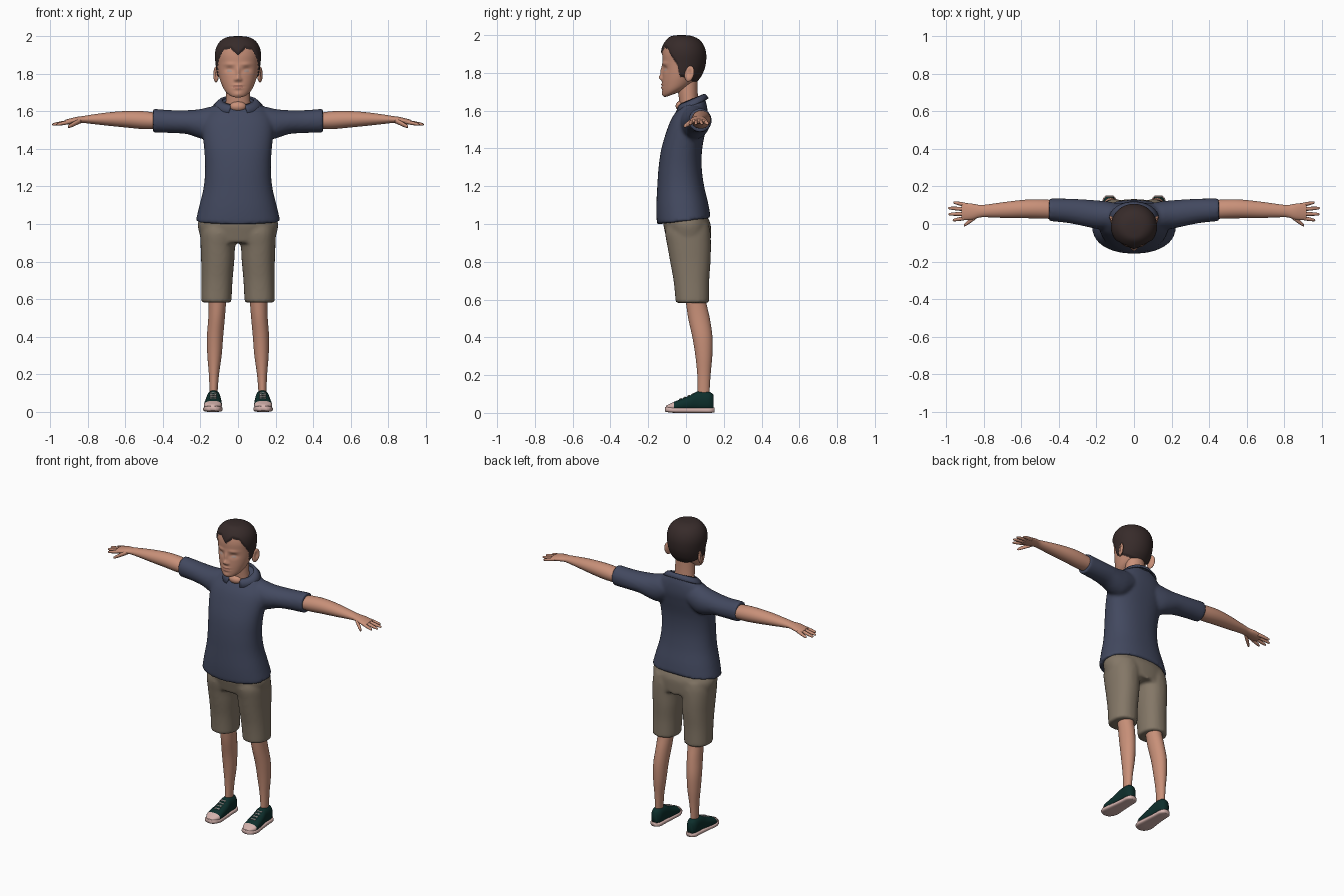
import bpy, bmesh, math
from mathutils import Vector, Matrix

cube = bpy.data.objects.get("Cube")
if cube:
    bpy.data.objects.remove(cube)


def material(name, r, g, b):
    m = bpy.data.materials.new(name)
    m.diffuse_color = (r, g, b, 1)
    m.use_nodes = True
    bsdf = next(n for n in m.node_tree.nodes if n.type == 'BSDF_PRINCIPLED')
    bsdf.inputs["Base Color"].default_value = (r, g, b, 1)
    bsdf.inputs["Roughness"].default_value = 0.8
    return m


SKIN = material("skin", .58, .28, .19)
HAIR = material("dark brown hair", .038, .024, .023)
LIPS = material("lips", .48, .21, .15)
EYES = material("eyes", .42, .29, .25)
NAVY = material("navy cloth", .055, .066, .115)
TRIM = material("dark navy trim", .03, .037, .065)
KHAKI = material("khaki cloth", .23, .185, .135)
GREEN = material("dark green canvas", .004, .028, .025)
RUBBER = material("pale rubber", .66, .45, .42)
LACE = material("white lace", .7, .68, .65)


def loft(bm, rings, axis='z', n=32, steps=4, power=1.0):
    """Smooth closed tube. Ring: place on axis, centre, half width, low, high, tilt."""
    rings = [Vector(tuple(r) + (0,) * (6 - len(r))) for r in rings]
    pts = [rings[0]] + rings + [rings[-1]]
    path = []
    for i in range(len(rings) - 1):
        p, q, r, s = pts[i:i + 4]
        for k in range(steps):
            t = k / steps
            path.append(.5 * (2 * q + (r - p) * t + (2 * p - 5 * q + 4 * r - s) * t * t
                              + (3 * q - p - 3 * r + s) * t ** 3))
    path.append(rings[-1])
    loops = []
    for t, c, w, lo, hi, tilt in path:
        loop = []
        for i in range(n):
            ang = 2 * math.pi * i / n
            cs, sn = math.cos(ang), math.sin(ang)
            a = c + w * math.copysign(abs(cs) ** power, cs)
            d = (hi - lo) / 2 * math.copysign(abs(sn) ** power, sn)
            b, u = (lo + hi) / 2 + d, t + tilt * d
            co = {'z': (a, b, u), 'x': (u, a, b), 'y': (a, u, b)}[axis]
            loop.append(bm.verts.new(co))
        loops.append(loop)
    for l0, l1 in zip(loops, loops[1:]):
        for i in range(n):
            j = (i + 1) % n
            bm.faces.new((l0[i], l0[j], l1[j], l1[i]))
    bm.faces.new(loops[0])
    bm.faces.new(loops[-1])


def finish(name, bm, mats, mirror=False, voxel=0):
    bmesh.ops.recalc_face_normals(bm, faces=bm.faces)
    for f in bm.faces:
        f.smooth = True
    me = bpy.data.meshes.new(name)
    bm.to_mesh(me)
    bm.free()
    for m in mats:
        me.materials.append(m)
    ob = bpy.data.objects.new(name, me)
    bpy.context.collection.objects.link(ob)
    if voxel:
        mod = ob.modifiers.new("blend", 'REMESH')
        mod.mode, mod.voxel_size, mod.use_smooth_shade = 'VOXEL', voxel, True
        mod = ob.modifiers.new("soften", 'SMOOTH')
        mod.factor, mod.iterations = .5, 4
    if mirror:
        ob.modifiers.new("mirror", 'MIRROR').use_mirror_merge = False
    return ob


# Head: skull, face relief and raised hair
bm = bmesh.new()
loft(bm, [(1.685, 0, .02, -.10, -.04, .35), (1.695, 0, .05, -.117, 0, .35),
          (1.72, 0, .075, -.124, .04, .3), (1.76, 0, .093, -.126, .07, .2),
          (1.80, 0, .104, -.125, .086, .1), (1.85, 0, .111, -.124, .097),
          (1.90, 0, .115, -.125, .099), (1.94, 0, .107, -.117, .088),
          (1.97, 0, .086, -.097, .065), (1.987, 0, .055, -.075, .03),
          (1.992, 0, .015, -.04, -.01)], n=128, steps=9)
RELIEF = [(0, 1.775, .013, .014, .017), (0, 1.81, .01, .028, .01),       # nose
          (.014, 1.768, .008, .008, .007), (.045, 1.82, .022, .014, -.012),  # nostril, socket
          (.045, 1.815, .014, .008, .007), (.045, 1.85, .028, .009, .005),  # eyelid, brow
          (0, 1.738, .022, .006, .007), (0, 1.722, .02, .006, .007),      # lips
          (0, 1.731, .028, .003, -.004), (0, 1.69, .02, .012, .005)]      # mouth line, chin
HAIRLINE = [(0, 1.895), (.4, 1.935), (.8, 1.925), (1.1, 1.88), (1.35, 1.84),
            (1.45, 1.78), (1.9, 1.77), (2.3, 1.755), (3.2, 1.735)]


def above_hairline(co):
    ang = math.atan2(abs(co.x), -(co.y + .02))
    for (a0, z0), (a1, z1) in zip(HAIRLINE, HAIRLINE[1:]):
        if ang <= a1:
            return co.z - z0 - (z1 - z0) * (ang - a0) / (a1 - a0)


bmesh.ops.recalc_face_normals(bm, faces=bm.faces)
bm.normal_update()
for v in bm.verts:
    lift = min(1, max(0, above_hairline(v.co) / .015))
    x, z = abs(v.co.x), v.co.z
    push = 0
    if v.co.y < -.04:
        push = sum(h * math.exp(-((x - cx) / sx) ** 2 - ((z - cz) / sz) ** 2)
                   for cx, cz, sx, sz, h in RELIEF)
    v.co += v.normal * lift * .008
    v.co.y -= push
for f in bm.faces:
    c = f.calc_center_median()
    if above_hairline(c) > 0:
        f.material_index = 1
    elif c.y < -.04:
        if (c.x / .027) ** 2 + ((c.z - 1.731) / .012) ** 2 < 1:
            f.material_index = 2
        elif ((abs(c.x) - .045) / .017) ** 2 + ((c.z - 1.815) / .006) ** 2 < 1:
            f.material_index = 3
finish("head", bm, [SKIN, HAIR, LIPS, EYES])

# Ears with a hollow on the outside
bm = bmesh.new()
bmesh.ops.create_uvsphere(bm, u_segments=24, v_segments=16, radius=1)
for v in bm.verts:
    x, y, z = v.co
    if x > 0:
        x -= .9 * math.exp(-((y + .1) / .45) ** 2 - ((z - .1) / .5) ** 2)
    v.co = (.117 + .013 * x + .008 * y, .018 + .025 * y + .006 * z, 1.796 + .042 * z)
finish("ear", bm, [SKIN], mirror=True)

# Neck and open throat
bm = bmesh.new()
loft(bm, [(1.56, 0, .075, -.03, .085), (1.64, 0, .066, -.035, .066),
          (1.70, 0, .063, -.042, .062), (1.77, 0, .06, -.05, .062)])
bmesh.ops.create_uvsphere(bm, u_segments=24, v_segments=16, radius=1,
                          matrix=Matrix.Translation((0, -.025, 1.625)) @ Matrix.Diagonal((.045, .03, .028, 1)))
finish("neck", bm, [SKIN])

# Shirt: body and sleeves blended together
bm = bmesh.new()
loft(bm, [(1.015, 0, .224, -.15, .13, .12), (1.03, 0, .222, -.155, .129, .1),
          (1.10, 0, .205, -.157, .118, .05), (1.20, 0, .182, -.152, .096),
          (1.30, 0, .175, -.145, .083), (1.40, 0, .18, -.13, .086),
          (1.50, 0, .19, -.10, .105), (1.56, 0, .183, -.075, .115),
          (1.61, 0, .15, -.047, .112, .1), (1.642, 0, .115, -.032, .10, .3),
          (1.652, 0, .085, -.03, .09, .45)], n=48, power=.88)
for s in (1, -1):
    loft(bm, [(s * x, *r) for x, *r in [
        (.06, .045, .06, 1.50, 1.62), (.14, .045, .075, 1.45, 1.625),
        (.20, .05, .076, 1.455, 1.612), (.27, .06, .071, 1.478, 1.606),
        (.35, .07, .065, 1.484, 1.606), (.435, .075, .061, 1.486, 1.612),
        (.452, .075, .06, 1.487, 1.612)]], axis='x')
finish("shirt", bm, [NAVY], voxel=.01)

# Collar: folded band, open at the front
bm = bmesh.new()
rows = []
for i in range(41):
    ang = math.radians(22 + i * 316 / 40)
    row = []
    for rx, ry, drop in ((.078, .062, .03), (.084, .066, 0), (.105, .076, .008), (.132, .09, .034)):
        y = .03 - ry * math.cos(ang)
        row.append(bm.verts.new((rx * math.sin(ang), y, 1.662 + .42 * (y - .03) - drop)))
    rows.append(row)
for r0, r1 in zip(rows, rows[1:]):
    for k in range(3):
        bm.faces.new((r0[k], r0[k + 1], r1[k + 1], r1[k])).material_index = int(k == 0)
collar = finish("collar", bm, [NAVY, TRIM])
collar.modifiers.new("thickness", 'SOLIDIFY').thickness = .009

# Shorts: hips and two legs blended together
bm = bmesh.new()
loft(bm, [(.9, 0, .19, -.098, .13), (.95, 0, .206, -.11, .132),
          (1.0, 0, .214, -.12, .13), (1.045, 0, .2, -.115, .11)], n=48, power=.9)
for s in (1, -1):
    loft(bm, [(z, s * c, *r) for z, c, *r in [
        (.582, .115, .079, -.056, .121), (.60, .115, .081, -.056, .122),
        (.7, .112, .083, -.066, .123), (.8, .108, .088, -.084, .13),
        (.88, .107, .092, -.098, .132), (.95, .1, .1, -.11, .13),
        (1.0, .1, .09, -.1, .12)]], power=.9)
finish("shorts", bm, [KHAKI], voxel=.01)

# Bare arms with hands
bm = bmesh.new()
loft(bm, [(.42, .077, .05, 1.505, 1.59), (.5, .08, .051, 1.505, 1.60),
          (.58, .08, .049, 1.512, 1.602), (.68, .075, .043, 1.522, 1.595),
          (.78, .07, .034, 1.533, 1.582), (.82, .068, .033, 1.537, 1.575),
          (.86, .066, .042, 1.534, 1.57), (.90, .066, .045, 1.53, 1.56),
          (.918, .066, .038, 1.533, 1.555)], axis='x')


def digit(base, tip, r):
    base, tip = Vector(base), Vector(tip)
    rings = []
    for t, k in ((0, 1), (.3, 1), (.55, .95), (.85, .75), (.97, .5), (1, .1)):
        p = base.lerp(tip, t)
        rings.append((p.x, p.y, r * k, p.z - r * k, p.z + r * k))
    loft(bm, rings, axis='x', n=12, steps=2)


for y0, x1, y1 in ((.1, .962, .115), (.078, .99, .085), (.055, .988, .052), (.034, .965, .02)):
    digit((.885, y0, 1.546), (x1, y1, 1.529), .0105)
digit((.835, .045, 1.552), (.905, -.008, 1.517), .0135)
finish("arm", bm, [SKIN], mirror=True)

# Bare legs
bm = bmesh.new()
loft(bm, [(.07, .13, .022, .06, .125), (.1, .13, .021, .062, .124),
          (.2, .128, .027, .06, .13), (.3, .125, .038, .05, .139),
          (.4, .122, .043, .034, .14), (.5, .114, .044, .012, .126),
          (.58, .11, .046, 0, .108), (.64, .11, .048, -.01, .1)])
finish("leg", bm, [SKIN], mirror=True)

# Shoes: rubber sole, canvas upper with rubber toe, laces
bm = bmesh.new()
loft(bm, [(-.112, .135, .018, .008, .03), (-.1, .135, .038, .004, .032),
          (-.06, .134, .052, 0, .03), (0, .132, .047, 0, .028), (.08, .13, .04, 0, .028),
          (.13, .13, .037, 0, .028), (.152, .13, .02, .003, .028)], axis='y', power=.6)
finish("shoe_sole", bm, [RUBBER], mirror=True)

bm = bmesh.new()
loft(bm, [(-.106, .135, .022, .015, .038), (-.07, .134, .046, .012, .056),
          (-.03, .133, .047, .01, .072), (.02, .131, .043, .01, .092),
          (.06, .13, .038, .01, .113), (.12, .13, .035, .01, .113),
          (.146, .13, .02, .012, .095)], axis='y', steps=6, power=.85)
for f in bm.faces:
    f.material_index = int(f.calc_center_median().y < -.062)
finish("shoe_upper", bm, [GREEN, RUBBER], mirror=True)

bm = bmesh.new()
for i in range(4):
    y = -.03 + .022 * i
    place = Matrix.Translation((.132, y, .074 + .0088 * i)) @ Matrix.Rotation(.4, 4, 'X')
    for turn in (.25, -.25):
        bmesh.ops.create_cube(bm, size=1, matrix=place @ Matrix.Rotation(turn, 4, 'Z')
                              @ Matrix.Diagonal((.036, .004, .005, 1)))
finish("shoe_lace", bm, [LACE], mirror=True)
